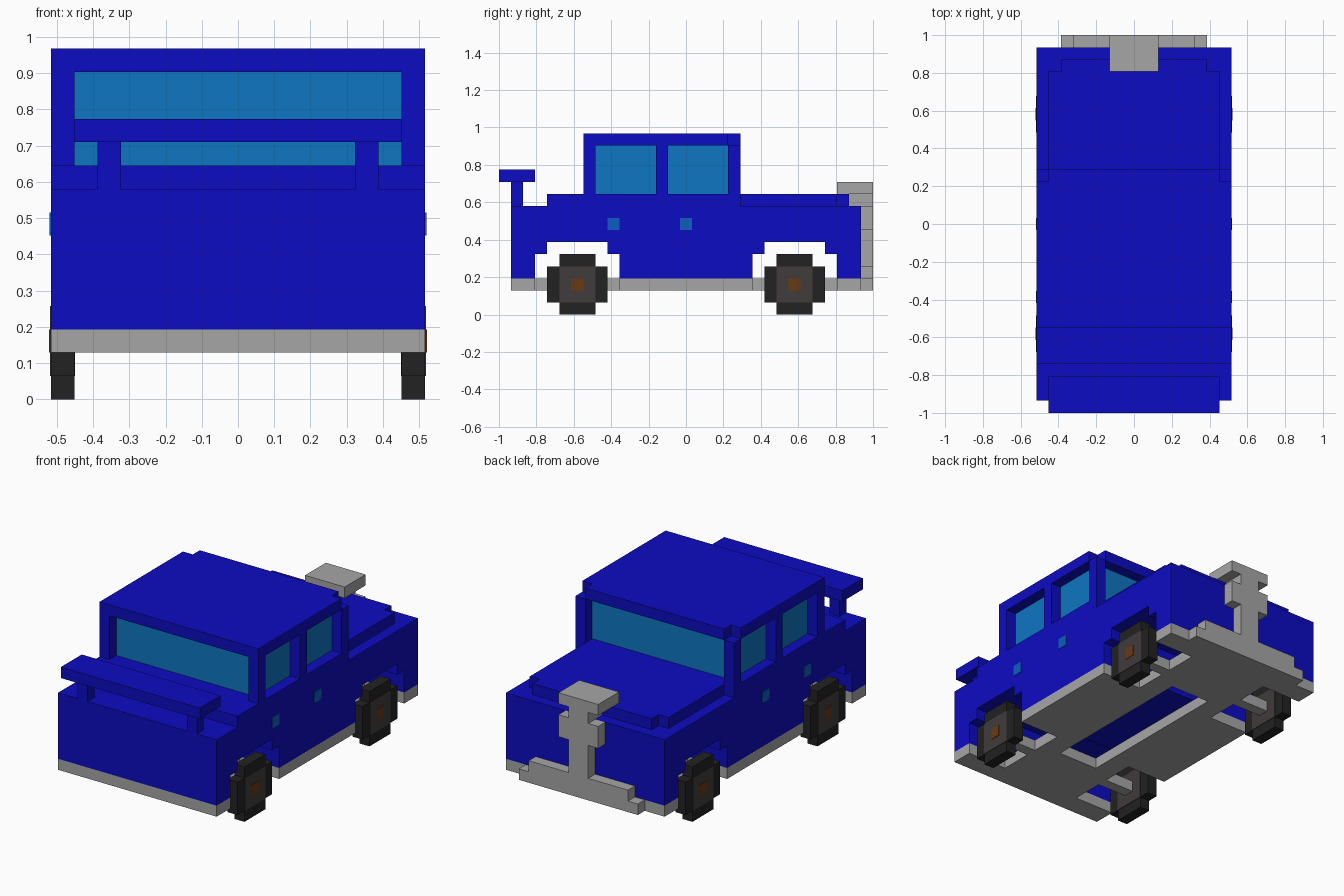
import bpy, bmesh

cube = bpy.data.objects.get("Cube")
if cube:
    bpy.data.objects.remove(cube, do_unlink=True)

U = 2 / 31  # one block of the grid the vehicle is laid out on


def pos(i, j, k):
    """Grid position (across, along, up) to world position."""
    return ((i - 8) * U, j * U - 1, k * U)


def material(name, rgb):
    lin = [((c / 255 + 0.055) / 1.055) ** 2.4 if c > 10 else c / 255 / 12.92 for c in rgb]
    m = bpy.data.materials.new(name)
    m.use_nodes = True
    m.diffuse_color = (*lin, 1)
    bsdf = next(n for n in m.node_tree.nodes if n.type == 'BSDF_PRINCIPLED')
    bsdf.inputs["Base Color"].default_value = (*lin, 1)
    bsdf.inputs["Roughness"].default_value = 0.8
    return m


BLUE = material("body_blue", (13, 12, 194))
GLASS = material("window_blue", (14, 118, 194))
HANDLE = material("handle_blue", (15, 92, 196))
GREY = material("metal_grey", (166, 166, 166))
TYRE = material("tyre_black", (34, 34, 34))
HUB = material("hub_brown_grey", (66, 60, 60))
CAP = material("hub_cap_brown", (106, 58, 18))


def finish(name, bm, mat):
    bmesh.ops.recalc_face_normals(bm, faces=bm.faces)
    me = bpy.data.meshes.new(name)
    bm.to_mesh(me)
    bm.free()
    me.materials.append(mat)
    ob = bpy.data.objects.new(name, me)
    bpy.context.collection.objects.link(ob)
    return ob


def prism(bm, profile, i0, i1):
    """Extrude a side profile of (along, up) points across the vehicle."""
    face = bm.faces.new([bm.verts.new(pos(i0, j, k)) for j, k in profile])
    new = bmesh.ops.extrude_face_region(bm, geom=[face])["geom"]
    verts = [v for v in new if isinstance(v, bmesh.types.BMVert)]
    bmesh.ops.translate(bm, verts=verts, vec=((i1 - i0) * U, 0, 0))


def profile_part(name, mat, profile, i0, i1):
    bm = bmesh.new()
    prism(bm, profile, i0, i1)
    return finish(name, bm, mat)


def blocks(name, mat, boxes, mirror=False):
    """Boxes given as (i0, i1, j0, j1, k0, k1), optionally mirrored across x."""
    bm = bmesh.new()
    if mirror:
        boxes = boxes + [(16 - b[1], 16 - b[0], *b[2:]) for b in boxes]
    for i0, i1, j0, j1, k0, k1 in boxes:
        prism(bm, [(j0, k0), (j1, k0), (j1, k1), (j0, k1)], i0, i1)
    return finish(name, bm, mat)


# Lower body with stepped wheel arches and raised bonnet line
def arch(j):
    return [(j, 3), (j, 5), (j + 1, 5), (j + 1, 6), (j + 6, 6), (j + 6, 5), (j + 7, 5), (j + 7, 3)]


profile_part("body", BLUE,
             [(1, 3), *arch(3), *arch(21), (30, 3), (30, 9),
              (20, 9), (20, 10), (4, 10), (4, 9), (1, 9)], 0, 16)

# Raised rear deck, narrower than the body
blocks("rear_deck", BLUE, [(1, 15, 20, 28, 9, 10), (2, 14, 28, 29, 9, 10)])

# Cabin: recessed glass, pillars and notched roof
blocks("cabin_glass", GLASS, [(1, 15, 8, 19, 10, 14)])
blocks("cabin_pillars", BLUE,
       [(0, 1, j, j + 1, 10, 14) for j in (7, 13, 19)], mirror=True)
blocks("roof", BLUE, [(0, 16, 7, 19, 14, 15), (1, 15, 19, 20, 14, 15)])

# Raised bar over the front end, on two posts
blocks("front_bar", BLUE, [(1, 15, 0, 3, 11, 12)])
blocks("front_bar_posts", BLUE, [(2, 3, 1, 2, 9, 11)], mirror=True)

# Door handles as thin plates
blocks("door_handles", HANDLE,
       [(-0.05, 0.02, j, j + 1, 7, 8) for j in (9, 15)], mirror=True)

# Chassis: end floors, spine with central slot, sills and axles
blocks("chassis_centre", GREY,
       [(0, 16, 1, 3, 2, 3), (4, 12, 3, 8, 2, 3), (4, 12, 23, 28, 2, 3), (0, 16, 28, 30, 2, 3)])
blocks("chassis_sides", GREY,
       [(4, 6, 8, 23, 2, 3), (0, 4, 10, 21, 2, 3),
        (1, 4, 6, 7, 2, 3), (1, 4, 24, 25, 2, 3)], mirror=True)

# Rear bumper with stepped upright carrier and top plate
blocks("rear_bumper", GREY, [(2, 14, 30, 31, 2, 3), (3, 13, 30, 31, 3, 4)])
blocks("rear_carrier", GREY,
       [(7, 9, 30, 31, 4, 7), (6, 10, 30, 31, 7, 9),
        (7, 9, 29, 31, 9, 10), (6, 10, 28, 31, 10, 11)])

# Wheels: cross-shaped tyre, square hub and small cap
for end, j in (("front", 4), ("rear", 22)):
    for side, i in (("right", 0), ("left", 15)):
        name = f"{end}_{side}_"
        profile_part(name + "tyre", TYRE,
                     [(j, 1), (j + 1, 1), (j + 1, 0), (j + 4, 0), (j + 4, 1), (j + 5, 1),
                      (j + 5, 4), (j + 4, 4), (j + 4, 5), (j + 1, 5), (j + 1, 4), (j, 4)],
                     i, i + 1)
        blocks(name + "hub", HUB, [(i - 0.04, i + 1.04, j + 1, j + 4, 1, 4)])
        blocks(name + "cap", CAP, [(i - 0.08, i + 1.08, j + 2, j + 3, 2, 3)])
